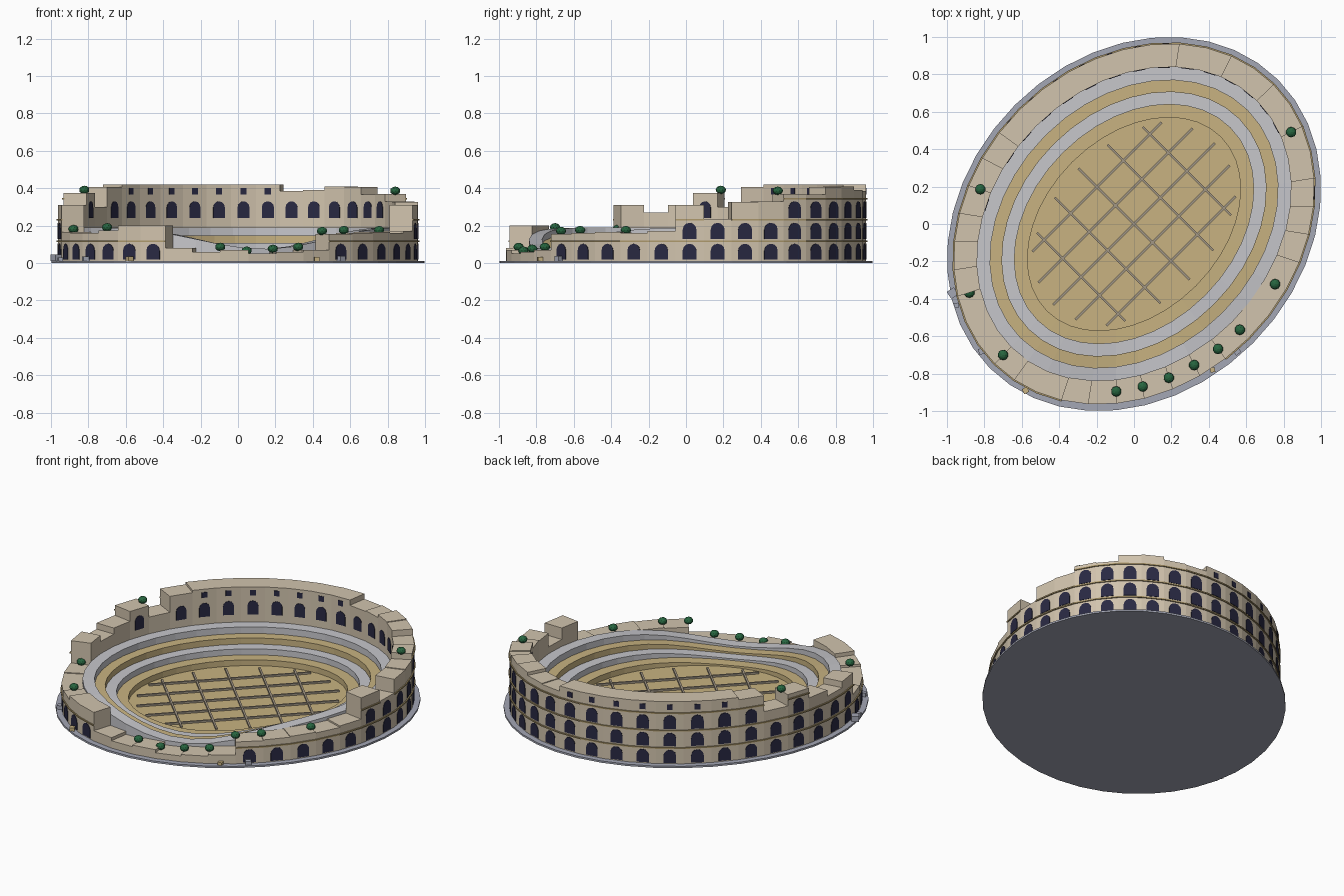
import bpy, bmesh, math
from mathutils import Vector, Matrix

if "Cube" in bpy.data.objects:
    bpy.data.objects.remove(bpy.data.objects["Cube"])

N = 40                      # wall bays around the oval
DT = 2 * math.pi / N
R_BASE, R_OUT, R_IN, R_ARENA = 0.9955, 0.96, 0.835, 0.562
FLOOR = 0.03


def material(name, rgb):
    m = bpy.data.materials.new(name)
    m.diffuse_color = (*rgb, 1)
    m.use_nodes = True
    m.node_tree.nodes["Principled BSDF"].inputs["Base Color"].default_value = m.diffuse_color
    return m


STONE = material("pale_stone", (0.64, 0.55, 0.42))
SAND = material("sand", (0.58, 0.45, 0.22))
MARBLE = material("grey_marble", (0.57, 0.57, 0.60))
PAVING = material("blue_grey_paving", (0.37, 0.385, 0.46))
DARK = material("dark_opening", (0.022, 0.022, 0.055))
TRIM = material("ochre_trim", (0.42, 0.32, 0.15))
BEAM = material("weathered_beam", (0.36, 0.31, 0.24))
GREEN = material("foliage_green", (0.02, 0.13, 0.05))


def oval(m, t, z):
    """Point on an oval of mean radius m whose long axis lies on the diagonal."""
    u, v = (m + 0.095) * math.cos(t), (m - 0.095) * math.sin(t)
    s = math.sqrt(0.5)
    return Vector(((u - v) * s, (u + v) * s, z))


def finish(bm, name, mats):
    me = bpy.data.meshes.new(name)
    bm.to_mesh(me)
    bm.free()
    for m in mats:
        me.materials.append(m)
    ob = bpy.data.objects.new(name, me)
    bpy.context.collection.objects.link(ob)
    return ob


def face(bm, pts, mat=0):
    f = bm.faces.new([bm.verts.new(p) for p in pts])
    f.material_index = mat
    return f


def prism(bm, pts, offset):
    """Closed prism from an outline pushed along offset."""
    far = [p + offset for p in pts]
    a = [bm.verts.new(p) for p in pts]
    b = [bm.verts.new(p) for p in far]
    fs = [bm.faces.new(a[::-1]), bm.faces.new(b)]
    n = len(pts)
    for i in range(n):
        j = (i + 1) % n
        fs.append(bm.faces.new((a[i], a[j], b[j], b[i])))
    bmesh.ops.recalc_face_normals(bm, faces=fs)


def box(bm, centre, size, yaw):
    mat = (Matrix.Translation(centre) @ Matrix.Rotation(yaw, 4, 'Z')
           @ Matrix.Diagonal((*size, 1)))
    bmesh.ops.create_cube(bm, size=1, matrix=mat)


# Ruined skyline: height of each bay
H = ([0.405, 0.41, 0.39, 0.385] + [0.42] * 7 + [0.405, 0.30, 0.375, 0.31, 0.27]
     + [0.31, 0.165, 0.16, 0.16, 0.175, 0.20, 0.20, 0.08, 0.06, 0.07]
     + [0.05, 0.06, 0.07, 0.155, 0.16, 0.165, 0.16, 0.17, 0.31, 0.235]
     + [0.325, 0.33, 0.37, 0.365])

# Paved plinth
bm = bmesh.new()
prism(bm, [oval(R_BASE, i * DT, 0) for i in range(N)], Vector((0, 0, 0.012)))
finish(bm, "plinth", [PAVING])

# Outer wall, bay by bay, with exposed ends where the height changes
bm = bmesh.new()
for i in range(N):
    t0, t1, h = i * DT, (i + 1) * DT, H[i]
    o = lambda t, z: oval(R_OUT, t, z)
    n = lambda t, z: oval(R_IN, t, z)
    face(bm, [o(t0, 0.01), o(t1, 0.01), o(t1, h), o(t0, h)])
    face(bm, [n(t1, 0.01), n(t0, 0.01), n(t0, h), n(t1, h)])
    face(bm, [o(t0, h), o(t1, h), n(t1, h), n(t0, h)])
    prev = H[i - 1]
    if abs(prev - h) > 1e-4:
        lo, hi = min(prev, h), max(prev, h)
        end = [n(t0, lo), o(t0, lo), o(t0, hi), n(t0, hi)]
        face(bm, end if h > prev else end[::-1])
bmesh.ops.remove_doubles(bm, verts=bm.verts, dist=1e-5)
finish(bm, "outer_wall", [STONE])


# Arched openings and attic windows
def opening(bm, m, i, z0, z1, width, out, arched=True):
    p0, p1 = oval(m, i * DT, 0), oval(m, (i + 1) * DT, 0)
    mid, tan = (p0 + p1) / 2, (p1 - p0).normalized()
    nor = Vector((tan.y, -tan.x, 0)) * out
    r = width / 2
    prof = [(-r, z0), (r, z0)]
    if arched:
        prof += [(r * math.cos(k * math.pi / 6), z1 - r + r * math.sin(k * math.pi / 6))
                 for k in range(7)]
    else:
        prof += [(r, z1), (-r, z1)]
    pts = [mid + tan * x + Vector((0, 0, z)) - nor * 0.003 for x, z in prof]
    prism(bm, pts, nor * 0.006)


outer, inner = bmesh.new(), bmesh.new()
for i, h in enumerate(H):
    for need, z0, z1 in ((0.12, 0.018, 0.103), (0.215, 0.128, 0.215), (0.35, 0.24, 0.33)):
        if h > need:
            opening(outer, R_OUT, i, z0, z1, 0.075, 1)
    if h > 0.35:
        opening(inner, R_IN, i, 0.24, 0.33, 0.065, -1)
    if h > 0.415:
        opening(outer, R_OUT, i, 0.365, 0.4, 0.034, 1, False)
        opening(inner, R_IN, i, 0.365, 0.4, 0.034, -1, False)
finish(outer, "outer_arches", [DARK])
finish(inner, "inner_arches", [DARK])

# Cornice bands between the storeys
bm = bmesh.new()
for i, h in enumerate(H):
    for z in (0.112, 0.226, 0.34):
        if h > z + 0.01:
            ring = [oval(R_OUT - 0.005, i * DT, z), oval(R_OUT + 0.007, i * DT, z),
                    oval(R_OUT + 0.007, (i + 1) * DT, z), oval(R_OUT - 0.005, (i + 1) * DT, z)]
            prism(bm, ring, Vector((0, 0, 0.008)))
finish(bm, "cornices", [TRIM])

# Stepped seating that sinks toward the collapsed side
TIERS = [(R_IN, 0.19, 1), (0.764, 0.147, 0), (0.70, 0.107, 1), (0.633, 0.068, 0), (R_ARENA, FLOOR, 0)]


def seat_z(z, t):
    d = math.degrees(t) - 241
    d = (d + 180) % 360 - 180
    return FLOOR + (z - FLOOR) * (1 - 0.72 * math.exp(-(d / 32) ** 2))


bm = bmesh.new()
for i in range(N):
    t0, t1 = i * DT, (i + 1) * DT
    for (ra, za, col), (rb, zb, _) in zip(TIERS, TIERS[1:]):
        top0, top1, low0, low1 = seat_z(za, t0), seat_z(za, t1), seat_z(zb, t0), seat_z(zb, t1)
        face(bm, [oval(ra, t0, top0), oval(ra, t1, top1), oval(rb, t1, top1), oval(rb, t0, top0)], col)
        face(bm, [oval(rb, t1, low1), oval(rb, t0, low0), oval(rb, t0, top0), oval(rb, t1, top1)], col)
    z0, z1 = seat_z(0.19, t0), seat_z(0.19, t1)
    face(bm, [oval(R_IN, t0, 0.01), oval(R_IN, t1, 0.01), oval(R_IN, t1, z1), oval(R_IN, t0, z0)], 1)
bmesh.ops.remove_doubles(bm, verts=bm.verts, dist=1e-5)
finish(bm, "seating", [SAND, MARBLE])

# Arena floor
bm = bmesh.new()
face(bm, [oval(R_ARENA, i * DT, FLOOR) for i in range(N)])
finish(bm, "arena_floor", [SAND])

# Crossed beams on the arena
bm = bmesh.new()
A, B, S = R_ARENA + 0.095, R_ARENA - 0.095, math.sqrt(0.5)
for k in range(-2, 3):
    v, u = 0.14 * k, 0.2 * k
    long_len = 1.86 * A * math.sqrt(1 - (v / B) ** 2)
    short_len = 1.8 * B * math.sqrt(1 - (u / A) ** 2)
    box(bm, Vector((-v * S, v * S, FLOOR + 0.006)), (long_len, 0.012, 0.012), math.pi / 4)
    box(bm, Vector((u * S, u * S, FLOOR + 0.005)), (short_len, 0.012, 0.012), -math.pi / 4)
finish(bm, "arena_beams", [BEAM])

# Shrubs growing on the ruined tops
bm = bmesh.new()
for j in (13, 17, 20, 25, 26, 27, 28, 29, 30, 32, 38):
    mat = Matrix.Translation(oval(0.895, j * DT, H[j] + 0.016)) @ Matrix.Diagonal((1, 1, 0.8, 1))
    bmesh.ops.create_icosphere(bm, subdivisions=2, radius=0.028, matrix=mat)
finish(bm, "shrubs", [GREEN])

# Fallen blocks around the foot of the wall
grey, tan = bmesh.new(), bmesh.new()
for x, y, s, yaw in ((-0.97, -0.37, 0.045, 0.6), (-0.95, -0.435, 0.025, 0.2),
                     (-0.815, -0.68, 0.032, 0.3), (0.55, -0.68, 0.034, 0.7)):
    box(grey, Vector((x, y, 0.01 + s * 0.4)), (s, s, s * 0.8), yaw)
for x, y, s, yaw in ((-0.58, -0.89, 0.03, 0.5), (0.42, -0.78, 0.026, 0.2)):
    box(tan, Vector((x, y, 0.01 + s * 0.4)), (s, s, s * 0.8), yaw)
finish(grey, "grey_rubble", [PAVING])
finish(tan, "sand_rubble", [SAND])
